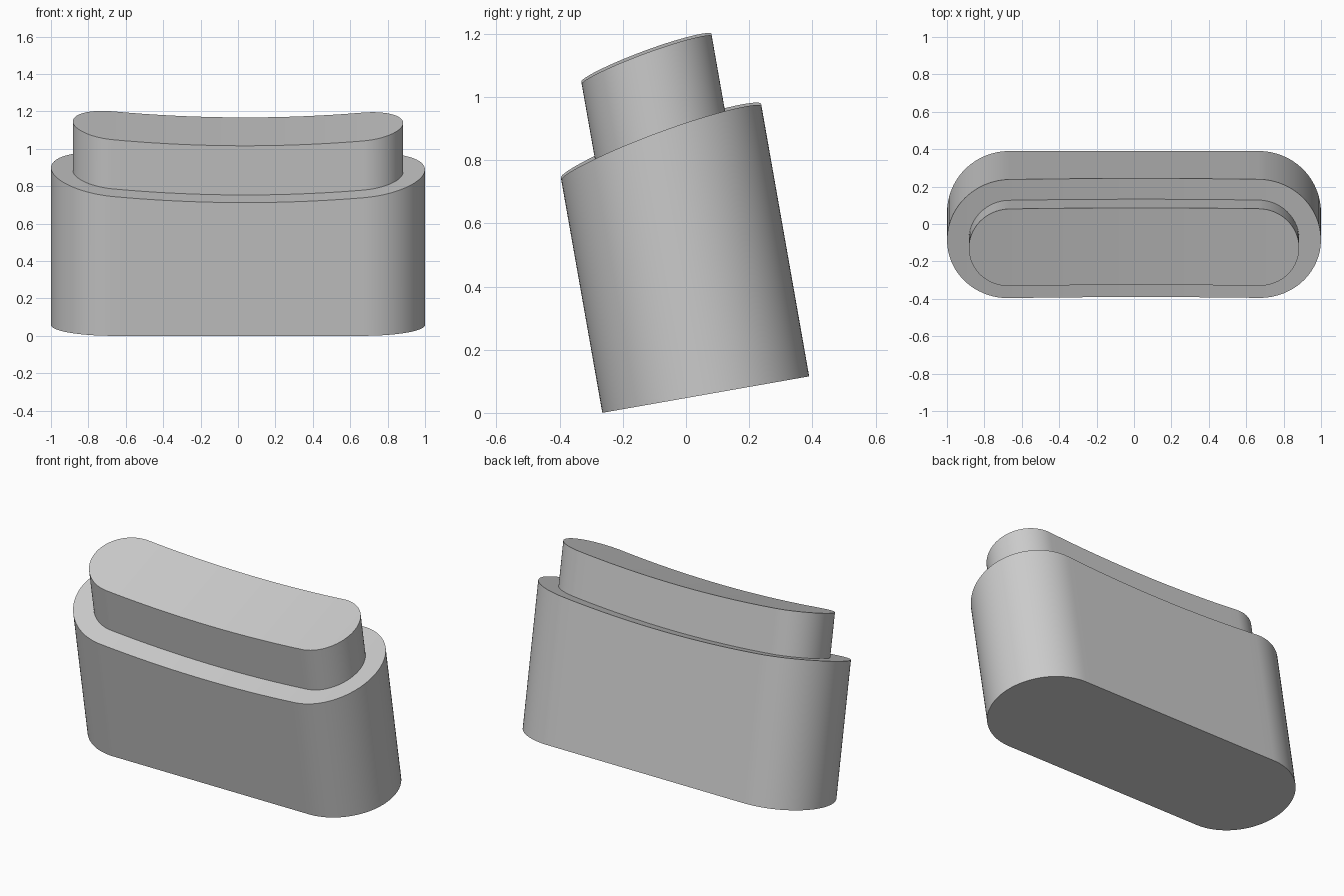
import bpy, bmesh, math
from mathutils import Matrix

cube = bpy.data.objects.get("Cube")
if cube:
    bpy.data.objects.remove(cube, do_unlink=True)

grey = bpy.data.materials.new("plain_grey")
grey.use_nodes = True
colour = (0.6, 0.6, 0.6, 1)
grey.diffuse_color = colour
grey.node_tree.nodes["Principled BSDF"].inputs["Base Color"].default_value = colour

STRAIGHT = 0.667                      # half length of the flat sides
TILT = math.radians(10)               # whole model leans towards the front
PLACE = Matrix.Translation((0, 0.0625, 0.058)) @ Matrix.Rotation(TILT, 4, 'X')


def dish(x, y):
    """Sloping top, hollowed along its length."""
    return 0.18 * y + 0.066 * x * x - 0.005 * x


def stations(radius, arc=24, flat=24):
    """Pairs of x and half depth along a rounded-end slot."""
    end = [(STRAIGHT + radius * math.cos(a), radius * math.sin(a))
           for a in (math.pi / 2 * i / arc for i in range(arc + 1))]
    middle = [(STRAIGHT * (1 - 2 * i / flat), radius) for i in range(1, flat)]
    return end + middle + [(-x, h) for x, h in reversed(end)]


def slot_block(name, radius, floor, height):
    bm = bmesh.new()
    rows = []
    for x, h in stations(radius):
        rows.append([bm.verts.new(p) for p in (
            (x, -h, floor(x, -h)), (x, h, floor(x, h)),
            (x, h, height + dish(x, h)), (x, -h, height + dish(x, -h)))])
    for a, b in zip(rows, rows[1:]):
        for i in range(4):
            j = (i + 1) % 4
            bm.faces.new((a[i], a[j], b[j], b[i]))
    bmesh.ops.remove_doubles(bm, verts=bm.verts, dist=1e-5)
    bmesh.ops.recalc_face_normals(bm, faces=bm.faces)
    bm.transform(PLACE)
    mesh = bpy.data.meshes.new(name)
    bm.to_mesh(mesh)
    bm.free()
    mesh.materials.append(grey)
    obj = bpy.data.objects.new(name, mesh)
    bpy.context.collection.objects.link(obj)
    bpy.ops.object.select_all(action='DESELECT')
    obj.select_set(True)
    bpy.context.view_layer.objects.active = obj
    bpy.ops.object.shade_smooth_by_angle(angle=math.radians(30))


# Wide lower body with a flat underside
slot_block("body", 0.3325, lambda x, y: 0.0, 0.783)
# Narrower raised step, sunk slightly into the body
slot_block("raised_top", 0.216, lambda x, y: 0.76 + dish(x, y), 1.05)
